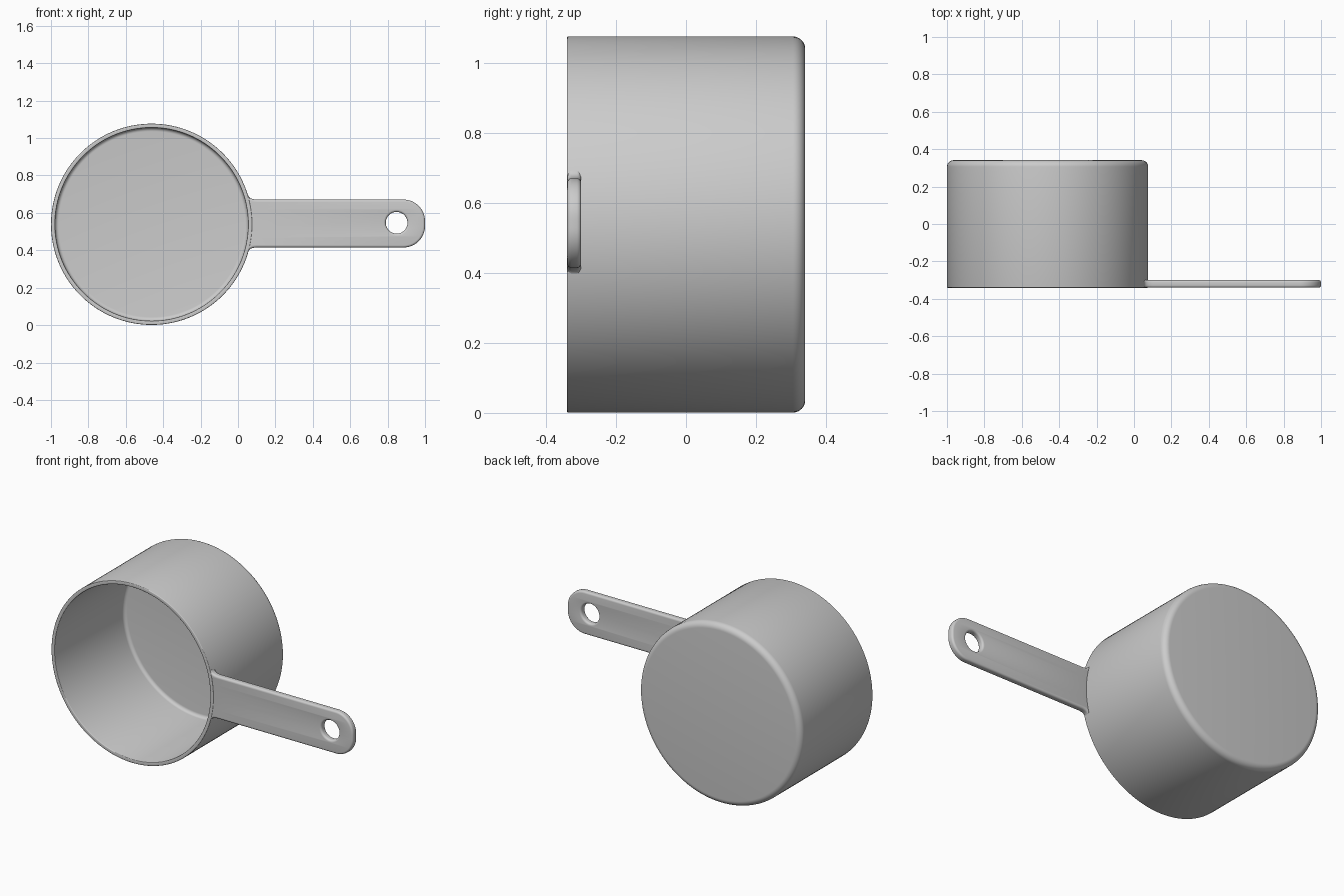
import bpy, bmesh, math
from mathutils import Vector

if "Cube" in bpy.data.objects:
    bpy.data.objects.remove(bpy.data.objects["Cube"])

CX, CZ, R = -0.462, 0.539, 0.538      # cup axis and outer radius
RI, Y0, Y1 = 0.516, -0.341, 0.341     # inner radius, rim and base planes

steel = bpy.data.materials.new("plain grey")
steel.diffuse_color = (0.6, 0.6, 0.6, 1)
steel.use_nodes = True
steel.node_tree.nodes["Principled BSDF"].inputs["Base Color"].default_value = steel.diffuse_color


def arc(cx, cy, r, a0, a1, n):
    """Points on an arc, angles in degrees."""
    return [(cx + r * math.cos(math.radians(a0 + (a1 - a0) * i / n)),
             cy + r * math.sin(math.radians(a0 + (a1 - a0) * i / n))) for i in range(n + 1)]


def finish(obj, angle):
    obj.data.materials.clear()
    obj.data.materials.append(steel)
    bpy.ops.object.select_all(action='DESELECT')
    obj.select_set(True)
    bpy.context.view_layer.objects.active = obj
    bpy.ops.object.shade_smooth_by_angle(angle=math.radians(angle))


# Cup: hollow profile (radius, y) spun around the y axis
profile = [(0, Y1)]
profile += arc(R - 0.035, Y1 - 0.035, 0.035, 90, 0, 8)            # rounded base edge
profile += arc(R - 0.004, Y0 + 0.004, 0.004, 0, -90, 3)           # rim
profile += arc(RI + 0.004, Y0 + 0.004, 0.004, -90, -180, 3)
profile += arc(RI - 0.02, Y1 - 0.022 - 0.02, 0.02, 0, 90, 6)      # inner fillet
profile += [(0, Y1 - 0.022)]
bm = bmesh.new()
vs = [bm.verts.new((r, y, 0)) for r, y in profile]
es = [bm.edges.new(p) for p in zip(vs, vs[1:])]
bmesh.ops.spin(bm, geom=vs + es, cent=(0, 0, 0), axis=(0, 1, 0), angle=math.tau, steps=128)
bmesh.ops.remove_doubles(bm, verts=bm.verts, dist=1e-5)
bmesh.ops.recalc_face_normals(bm, faces=bm.faces)
mesh = bpy.data.meshes.new("cup")
bm.to_mesh(mesh)
bm.free()
cup = bpy.data.objects.new("cup", mesh)
cup.location = (CX, 0, CZ)
bpy.context.collection.objects.link(cup)
finish(cup, 40)

# Handle: filled outline with a hanging hole, extruded with soft edges
H, CR, END = 0.128, 0.115, 1.0
a = math.degrees(math.asin(0.15 / R))
p0 = Vector((CX + R * math.cos(math.radians(a)), 0.15))
p1, p2 = Vector((0.06, H + 0.002)), Vector((0.1, H))
flare = [p0 * (1 - t) ** 2 + p1 * 2 * t * (1 - t) + p2 * t * t for t in [i / 6 for i in range(7)]]
upper = [tuple(p) for p in flare]
upper += arc(END - CR, H - CR, CR, 90, 0, 16)
outline = arc(CX, 0, R - 0.01, 0, a, 8)[1:] + upper
outline = outline + [(x, -z) for x, z in reversed(outline)]
hole = arc(0.848, 0.004, 0.058, 0, 360, 40)[:-1]

B = 0.012
curve = bpy.data.curves.new("handle", 'CURVE')
curve.dimensions = '2D'
curve.fill_mode = 'BOTH'
curve.extrude = 0.02 - B
curve.bevel_depth = B
curve.bevel_resolution = 3
curve.offset = -B
for pts in (outline, hole):
    s = curve.splines.new('POLY')
    s.points.add(len(pts) - 1)
    for p, (x, z) in zip(s.points, pts):
        p.co = (x, z, 0, 1)
    s.use_cyclic_u = True
handle = bpy.data.objects.new("handle", curve)
handle.location = (0, -0.32, CZ + 0.004)
handle.rotation_euler = (math.pi / 2, 0, 0)
bpy.context.collection.objects.link(handle)
bpy.ops.object.select_all(action='DESELECT')
handle.select_set(True)
bpy.context.view_layer.objects.active = handle
bpy.ops.object.convert(target='MESH')
handle = bpy.context.view_layer.objects.active
bm = bmesh.new()
bm.from_mesh(handle.data)
bmesh.ops.remove_doubles(bm, verts=bm.verts, dist=1e-5)
bmesh.ops.recalc_face_normals(bm, faces=bm.faces)
bm.to_mesh(handle.data)
bm.free()
finish(handle, 40)
